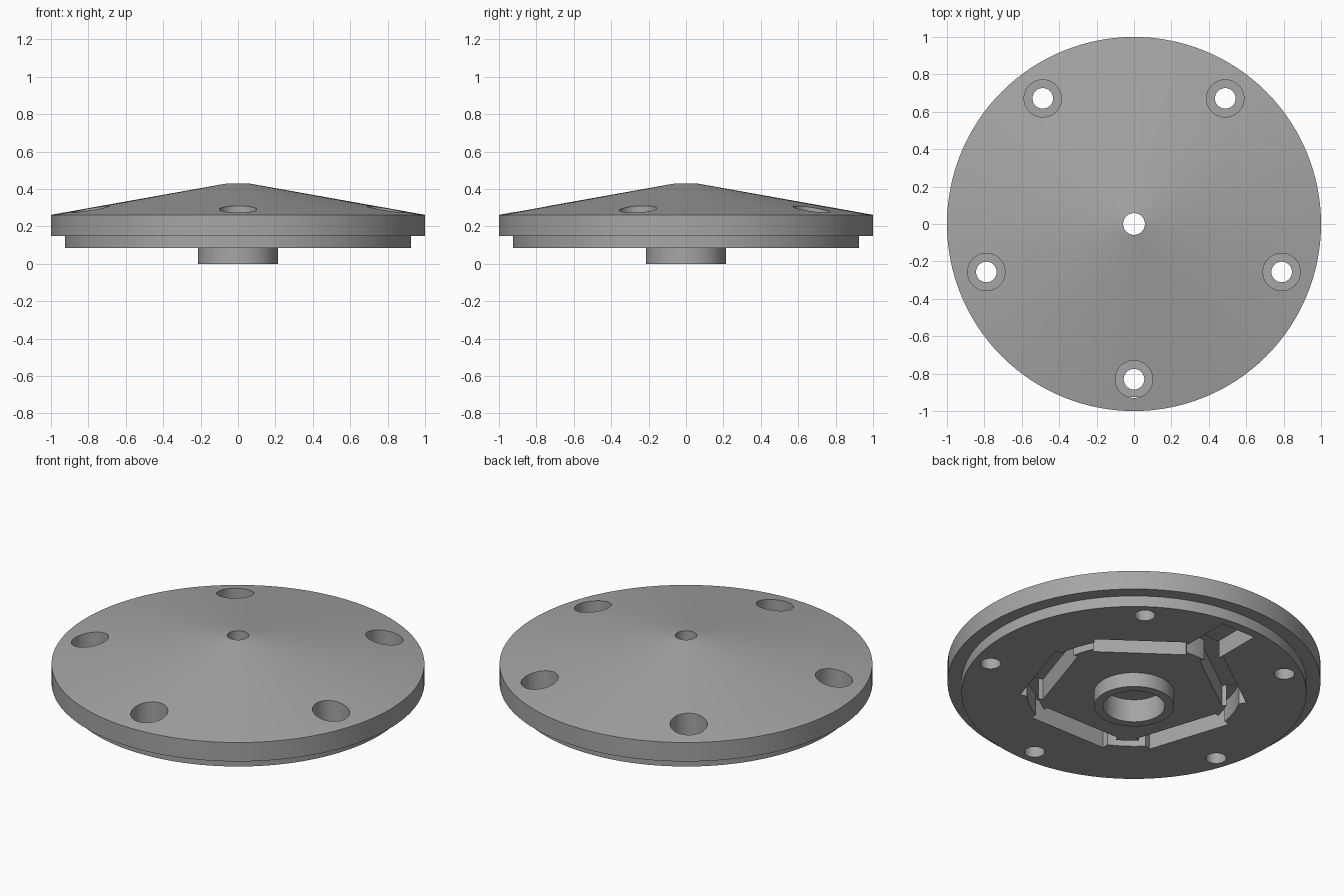
import bpy, bmesh, math
from mathutils import Matrix, Vector

if "Cube" in bpy.data.objects:
    bpy.data.objects.remove(bpy.data.objects["Cube"])

SEG = 128
BOTTOM = 0.085

grey = bpy.data.materials.new("mid grey")
grey.diffuse_color = (0.38, 0.38, 0.38, 1)
grey.use_nodes = True
grey.node_tree.nodes["Principled BSDF"].inputs["Base Color"].default_value = grey.diffuse_color


def make_object(name, bm):
    bmesh.ops.recalc_face_normals(bm, faces=bm.faces[:])
    mesh = bpy.data.meshes.new(name)
    bm.to_mesh(mesh)
    bm.free()
    mesh.materials.append(grey)
    obj = bpy.data.objects.new(name, mesh)
    bpy.context.collection.objects.link(obj)
    return obj


def lathe(name, profile):
    """Revolve a closed (radius, z) profile about the z axis."""
    bm = bmesh.new()
    rings = []
    for i in range(SEG):
        a = 2 * math.pi * i / SEG
        rings.append([bm.verts.new((r * math.cos(a), r * math.sin(a), z)) for r, z in profile])
    n = len(profile)
    for i in range(SEG):
        p, q = rings[i], rings[(i + 1) % SEG]
        for k in range(n):
            bm.faces.new((p[k], q[k], q[(k + 1) % n], p[(k + 1) % n]))
    return make_object(name, bm)


def prism(name, points, z0, z1):
    """Extrude a flat outline from z0 to z1."""
    bm = bmesh.new()
    face = bm.faces.new([bm.verts.new((x, y, z0)) for x, y in points])
    ext = bmesh.ops.extrude_face_region(bm, geom=[face])
    moved = [v for v in ext["geom"] if isinstance(v, bmesh.types.BMVert)]
    bmesh.ops.translate(bm, verts=moved, vec=(0, 0, z1 - z0))
    return make_object(name, bm)


def turned(points, angle):
    rot = Matrix.Rotation(angle, 2)
    return [tuple(rot @ Vector(p)) for p in points]


def block(r0, r1, half, angle):
    """Rectangle reaching outward from r0 to r1 along the given angle."""
    return turned([(r0, -half), (r1, -half), (r1, half), (r0, half)], angle)


def disc(radius, dist, angle, sides=48):
    c = (dist * math.cos(angle), dist * math.sin(angle))
    return [(c[0] + radius * math.cos(2 * math.pi * i / sides),
             c[1] + radius * math.sin(2 * math.pi * i / sides)) for i in range(sides)]


def arc_band(r0, r1, half, angle, steps=10):
    angles = [-half + 2 * half * i / steps for i in range(steps + 1)]
    pts = [(r1 * math.cos(a), r1 * math.sin(a)) for a in angles]
    pts += [(r0 * math.cos(a), r0 * math.sin(a)) for a in reversed(angles)]
    return turned(pts, angle)


# Conical cover with stepped rim, centre hole and hollow boss underneath
cover = lathe("conical_cover", [
    (0.058, 0.43), (1.0, 0.262), (1.0, 0.15), (0.925, 0.15), (0.925, BOTTOM),
    (0.215, BOTTOM), (0.215, 0.0), (0.165, 0.0), (0.165, 0.136), (0.058, 0.136)])

cutters = []
for i in range(5):
    side = math.radians(-90 + 72 * i)
    corner = side + math.radians(36)
    # Screw hole with counterbore
    cutters.append(prism("screw_hole", disc(0.055, 0.83, side), -0.1, 0.6))
    cutters.append(prism("counterbore", disc(0.10, 0.83, side), 0.15, 0.6))
    # Straight pocket on each side of the pentagon
    cutters.append(prism("pocket", block(0.425, 0.557, 0.25, side), 0.02, 0.21))
    # Curved link between neighbouring pockets
    cutters.append(prism("link", arc_band(0.515, 0.575, math.radians(14), corner), 0.01, 0.208))
# Outlet channel at the back
cutters.append(prism("outlet", block(0.545, 0.87, 0.11, math.radians(90)), 0.015, 0.192))

for cutter in cutters:
    cutter.hide_render = True
    mod = cover.modifiers.new(cutter.name, "BOOLEAN")
    mod.operation = "DIFFERENCE"
    mod.solver = "EXACT"
    mod.object = cutter

# Bake the cuts and discard the cutters
deps = bpy.context.evaluated_depsgraph_get()
baked = bpy.data.meshes.new_from_object(cover.evaluated_get(deps))
cover.modifiers.clear()
cover.data = baked
baked.materials.clear()
baked.materials.append(grey)
for poly in baked.polygons:
    poly.material_index = 0
for cutter in cutters:
    bpy.data.objects.remove(cutter, do_unlink=True)

bpy.context.view_layer.objects.active = cover
cover.select_set(True)
bpy.ops.object.shade_smooth_by_angle(angle=math.radians(9))
